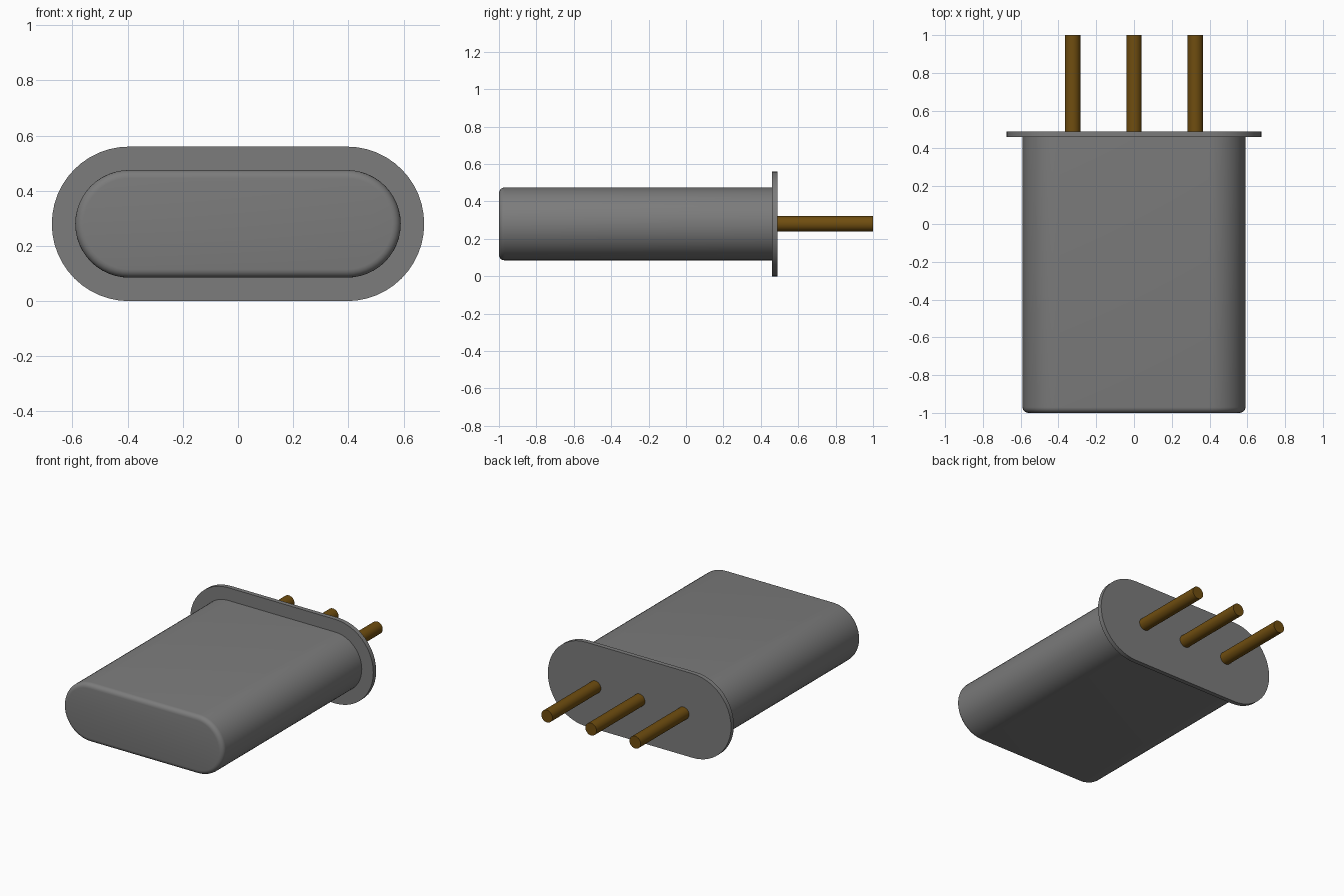
import bpy, bmesh, math
from mathutils import Matrix, Vector

cube = bpy.data.objects.get("Cube")
if cube:
    bpy.data.objects.remove(cube, do_unlink=True)

MID_Z = 0.28       # height of the long axis
ARC_X = 0.395      # centres of the rounded ends


def material(name, color):
    m = bpy.data.materials.new(name)
    m.use_nodes = True
    m.diffuse_color = color
    m.node_tree.nodes["Principled BSDF"].inputs["Base Color"].default_value = color
    return m


def finish(bm, name, mat):
    bmesh.ops.recalc_face_normals(bm, faces=bm.faces[:])
    mesh = bpy.data.meshes.new(name)
    bm.to_mesh(mesh)
    bm.free()
    mesh.materials.append(mat)
    obj = bpy.data.objects.new(name, mesh)
    bpy.context.collection.objects.link(obj)
    bpy.ops.object.select_all(action="DESELECT")
    obj.select_set(True)
    bpy.context.view_layer.objects.active = obj
    bpy.ops.object.shade_smooth_by_angle(angle=math.radians(35))
    return obj


def stadium(name, radius, y0, y1, mat, rim=0.0, steps=24):
    """Pill-shaped outline extruded along y, with an optional rounded front rim."""
    bm = bmesh.new()
    ring = []
    for side in (1, -1):
        for i in range(steps + 1):
            a = -math.pi / 2 + math.pi * i / steps
            ring.append(bm.verts.new((side * (ARC_X + radius * math.cos(a)), y0,
                                      MID_Z + side * radius * math.sin(a))))
    front = bm.faces.new(ring)
    grown = bmesh.ops.extrude_face_region(bm, geom=[front], use_keep_orig=True)
    moved = [g for g in grown["geom"] if isinstance(g, bmesh.types.BMVert)]
    bmesh.ops.translate(bm, verts=moved, vec=Vector((0, y1 - y0, 0)))
    if rim:
        edges = [e for e in bm.edges if all(abs(v.co.y - y0) < 1e-5 for v in e.verts)]
        bmesh.ops.bevel(bm, geom=edges, offset=rim, segments=5, profile=0.5,
                        affect="EDGES", clamp_overlap=True)
    return finish(bm, name, mat)


def pin(name, x, y0, y1, radius, mat):
    bm = bmesh.new()
    place = Matrix.Translation((x, (y0 + y1) / 2, MID_Z)) @ Matrix.Rotation(math.pi / 2, 4, "X")
    bmesh.ops.create_cone(bm, cap_ends=True, segments=32, radius1=radius, radius2=radius,
                          depth=y1 - y0, matrix=place)
    return finish(bm, name, mat)


grey = material("can grey", (0.2, 0.2, 0.2, 1))
brass = material("dark brass", (0.16, 0.075, 0.005, 1))

# Can with its rounded front, and the flat base flange
stadium("can_body", 0.195, -1.0, 0.465, grey, rim=0.03)
stadium("base_flange", 0.28, 0.46, 0.49, grey)

# Three connector pins in a row
for label, x in (("left", 0.325), ("middle", 0.0), ("right", -0.325)):
    pin(label + "_pin", x, 0.485, 1.0, 0.041, brass)
